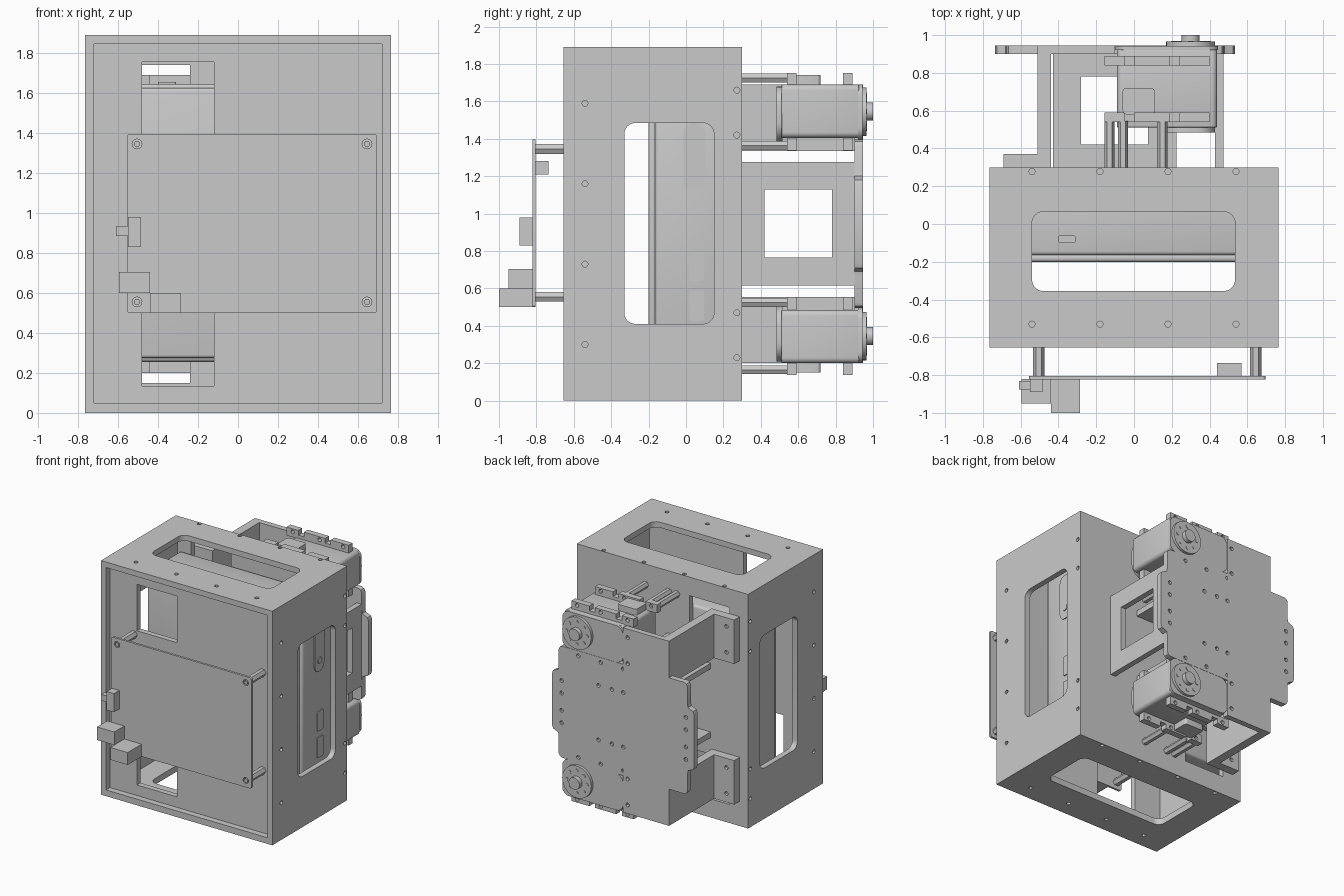
import bpy, bmesh, math

if "Cube" in bpy.data.objects:
    bpy.data.objects.remove(bpy.data.objects["Cube"])

grey = bpy.data.materials.new("plain_grey")
grey.use_nodes = True
tone = (0.59, 0.59, 0.59, 1)
grey.diffuse_color = tone
grey.node_tree.nodes["Principled BSDF"].inputs["Base Color"].default_value = tone

HEIGHT = 1.89


def prism(bm, pts, axis, lo, hi):
    """Extrude a 2D outline along an axis; outline is (y,z), (x,z) or (x,y)."""
    place = {"x": lambda a, b, t: (t, a, b), "y": lambda a, b, t: (a, t, b),
             "z": lambda a, b, t: (a, b, t)}[axis]
    low = [bm.verts.new(place(a, b, lo)) for a, b in pts]
    high = [bm.verts.new(place(a, b, hi)) for a, b in pts]
    n = len(pts)
    bm.faces.new(low)
    bm.faces.new(high[::-1])
    for i in range(n):
        bm.faces.new((low[i], high[i], high[(i + 1) % n], low[(i + 1) % n]))


def box(bm, x0, x1, y0, y1, z0, z1):
    prism(bm, [(x0, y0), (x1, y0), (x1, y1), (x0, y1)], "z", z0, z1)


def cyl(bm, axis, a, b, r, lo, hi, n=24):
    prism(bm, [(a + r * math.cos(math.tau * i / n), b + r * math.sin(math.tau * i / n))
               for i in range(n)], axis, lo, hi)


def rounded(bm, axis, a0, a1, b0, b1, r, lo, hi, steps=6):
    pts = []
    corners = [(a1 - r, b1 - r), (a0 + r, b1 - r), (a0 + r, b0 + r), (a1 - r, b0 + r)]
    for q, (a, b) in enumerate(corners):
        for i in range(steps + 1):
            t = math.pi / 2 * (q + i / steps)
            pts.append((a + r * math.cos(t), b + r * math.sin(t)))
    prism(bm, pts, axis, lo, hi)


def make(name, bm):
    bmesh.ops.recalc_face_normals(bm, faces=bm.faces[:])
    mesh = bpy.data.meshes.new(name)
    bm.to_mesh(mesh)
    mesh.materials.append(grey)
    ob = bpy.data.objects.new(name, mesh)
    bpy.context.collection.objects.link(ob)
    return ob


def finish(name, bm, cuts=(), bevel=0, smooth=True):
    ob = make(name, bm)
    cutters = [make(name + "_cutter", c) for c in cuts]
    for c in cutters:
        c.hide_render = True
        mod = ob.modifiers.new("cut", "BOOLEAN")
        mod.operation, mod.solver, mod.object = "DIFFERENCE", "EXACT", c
    if bevel:
        mod = ob.modifiers.new("bevel", "BEVEL")
        mod.width, mod.segments = bevel, 3
    if ob.modifiers:
        deps = bpy.context.evaluated_depsgraph_get()
        ob.data = bpy.data.meshes.new_from_object(ob.evaluated_get(deps))
        ob.modifiers.clear()
    for c in cutters:
        bpy.data.objects.remove(c)
    if smooth:
        bpy.ops.object.select_all(action="DESELECT")
        ob.select_set(True)
        bpy.context.view_layer.objects.active = ob
        bpy.ops.object.shade_smooth_by_angle(angle=math.radians(30))


def pair(name, build, cut=None, bevel=0):
    """Upper part and its copy mirrored about mid height."""
    for side in ("upper", "lower"):
        bms = []
        for f in (build, cut):
            if f:
                bm = bmesh.new()
                f(bm)
                if side == "lower":
                    for v in bm.verts:
                        v.co.z = HEIGHT - v.co.z
                bms.append(bm)
        finish(side + "_" + name, bms[0], bms[1:], bevel)


# Housing: recessed front panel, hollow inside, openings on every side
shell = bmesh.new()
box(shell, -0.765, 0.765, -0.655, 0.3, 0, HEIGHT)
hollow, side_cut, top_cut, windows, holes = [bmesh.new() for _ in range(5)]
box(hollow, -0.72, 0.72, -0.7, -0.605, 0.05, 1.845)
box(hollow, -0.72, 0.72, -0.56, 0.255, 0.05, 1.845)
rounded(side_cut, "x", -0.33, 0.15, 0.41, 1.485, 0.06, -1, 1)
rounded(top_cut, "z", -0.54, 0.535, -0.355, 0.065, 0.06, -0.2, 2.1)
for z0, z1 in ((1.38, 1.755), (0.135, 0.51)):
    box(windows, -0.48, -0.12, -0.62, -0.53, z0, z1)
for z0, z1 in ((1.38, 1.74), (0.15, 0.51)):
    box(windows, -0.6, -0.24, 0.24, 0.32, z0, z1)
for lo, hi in ((-0.78, -0.74), (0.74, 0.78)):
    for y, heights in ((-0.54, (0.3, 0.73, 1.16, 1.59)), (0.272, (0.23, 0.47, 1.42, 1.66))):
        for z in heights:
            cyl(holes, "x", y, z, 0.016, lo, hi, 12)
for lo, hi in ((-0.02, 0.025), (1.865, 1.91)):
    for y in (-0.53, 0.278):
        for x in (-0.54, -0.18, 0.18, 0.54):
            cyl(holes, "z", x, y, 0.016, lo, hi, 12)
finish("housing", shell, (hollow, side_cut, top_cut, windows, holes))

# Flat computer unit inside the housing, with a base lip and side ports
bm = bmesh.new()
box(bm, -0.69, 0.69, -0.165, 0.25, 0.255, 1.645)
finish("inner_unit", bm, bevel=0.02)
bm = bmesh.new()
box(bm, -0.67, 0.67, -0.2, -0.16, 0.275, 1.625)
finish("inner_unit_base", bm, bevel=0.015)
bm = bmesh.new()
rounded(bm, "x", -0.015, 0.105, 1.12, 1.485, 0.055, 0.68, 0.697)
cyl(bm, "x", 0.045, 1.21, 0.026, 0.69, 0.703)
rounded(bm, "x", 0.02, 0.095, 0.64, 0.8, 0.01, 0.68, 0.697)
rounded(bm, "x", 0.02, 0.095, 0.425, 0.59, 0.01, 0.68, 0.697)
rounded(bm, "z", -0.4, -0.31, -0.1, -0.06, 0.01, 1.635, 1.654)
finish("inner_unit_ports", bm)

# Circuit board with standoffs, sunk screws and connectors
bm, cut, posts = bmesh.new(), bmesh.new(), bmesh.new()
rounded(bm, "y", -0.555, 0.695, 0.5, 1.395, 0.015, -0.822, -0.804)
for x in (-0.505, 0.645):
    for z in (0.555, 1.345):
        cyl(cut, "y", x, z, 0.024, -0.84, -0.79, 20)
        cyl(posts, "y", x, z, 0.03, -0.804, -0.6, 6)
        cyl(posts, "y", x, z, 0.015, -0.822, -0.8, 16)
finish("circuit_board", bm, (cut,))
finish("board_standoffs", posts)
bm = bmesh.new()
box(bm, -0.55, -0.485, -0.89, -0.82, 0.83, 0.98)
box(bm, -0.61, -0.55, -0.875, -0.83, 0.885, 0.935)
box(bm, -0.595, -0.44, -0.95, -0.82, 0.6, 0.705)
box(bm, -0.44, -0.285, -1, -0.82, 0.5, 0.6)
box(bm, 0.44, 0.57, -0.806, -0.735, 1.21, 1.28)
finish("board_connectors", bm, smooth=False)


# Bent brackets holding the actuators
def bracket(bm):
    prism(bm, [(-0.69, 0.3), (-0.44, 0.3), (-0.44, 0.9), (-0.1, 0.9), (-0.1, 0.945),
               (-0.51, 0.945), (-0.51, 0.37), (-0.69, 0.37)], "z", 1.335, 1.69)


def bracket_holes(bm):
    for z in (1.41, 1.62):
        cyl(bm, "y", -0.62, z, 0.016, 0.35, 0.4, 12)
        cyl(bm, "y", -0.14, z, 0.016, 0.92, 0.97, 12)


pair("bracket", bracket, bracket_holes)


# Actuators: body, rounded end plates, horn, mounting ears and connector
def body(bm):
    rounded(bm, "y", -0.09, 0.44, 1.405, 1.69, 0.03, 0.51, 0.925)


def details(bm):
    rounded(bm, "y", 0.15, 0.43, 1.385, 1.68, 0.1, 0.485, 0.515)
    rounded(bm, "y", -0.098, 0.445, 1.395, 1.69, 0.06, 0.92, 0.943)
    cyl(bm, "y", 0.3, 1.545, 0.13, 0.935, 0.965, 32)
    cyl(bm, "y", 0.3, 1.545, 0.048, 0.96, 1.0)
    for i in range(8):
        t = math.tau * i / 8
        cyl(bm, "y", 0.3 + 0.09 * math.cos(t), 1.545 + 0.09 * math.sin(t), 0.014, 0.96, 0.969, 10)
    rounded(bm, "z", -0.06, 0.11, 0.58, 0.72, 0.02, 1.66, 1.74)


EAR_X = (-0.1, 0.14, 0.35)


def ears(bm):
    for y in (0.54, 0.84):
        for z, out in ((1.685, 1), (1.405, -1)):
            pts = [(-0.155, z), (-0.155, z + out * 0.068)]
            for x in EAR_X:
                pts += [(x + 0.05, z + out * 0.068), (x + 0.05, z + out * 0.03),
                        (x + 0.1, z + out * 0.03), (x + 0.1, z + out * 0.068)]
            prism(bm, pts[:-2] + [(0.4, z)], "y", y, y + 0.05)


def ear_holes(bm):
    for x in EAR_X:
        for z in (1.728, 1.362):
            cyl(bm, "y", x, z, 0.016, 0.5, 0.95, 12)


def rods(bm):
    for x, z in ((-0.13, 1.725), (0.15, 1.725), (-0.13, 1.365), (0.15, 1.365),
                 (-0.058, 1.725), (-0.058, 1.365)):
        cyl(bm, "y", x, z, 0.027, 0.29, 0.545, 6)


pair("actuator_body", body, bevel=0.008)
pair("actuator_details", details)
pair("actuator_ears", ears, ear_holes)
pair("actuator_rods", rods)


# Window frames between housing and back plate
def shelf(bm):
    box(bm, -0.43, 0.225, 0.3, 0.9, 1.2, 1.245)


def shelf_window(bm):
    box(bm, -0.28, 0.075, 0.42, 0.78, 1.15, 1.3)


pair("shelf_frame", shelf, shelf_window)
bm, cut = bmesh.new(), bmesh.new()
box(bm, 0.43, 0.475, 0.3, 0.9, 0.615, 1.275)
box(cut, 0.4, 0.5, 0.42, 0.78, 0.765, 1.13)
finish("side_frame", bm, (cut,), smooth=False)

# Back plate with shallow side steps and drilled holes
quarter = [(0.635, 0.21), (0.625, 0.235), (0.6, 0.245), (0.58, 0.255), (0.575, 0.28),
           (0.575, 0.42), (0.565, 0.44), (0.545, 0.45)]
half = quarter + [(-a, b) for a, b in quarter[::-1]]
outline = half + [(-a, -b) for a, b in half]
bm, cut = bmesh.new(), bmesh.new()
prism(bm, [(a - 0.1, b + 0.945) for a, b in outline], "y", 0.9, 0.945)
for x, gaps in ((-0.66, (0.07, 0.17)), (0.45, (0.07, 0.17)), (0.3, (0.41,)), (0.1, (0.41,)),
                (-0.1, (0.22, 0.41)), (0.0, (0.22,)), (0.12, (0.22,)), (-0.4, (0.41,))):
    for g in gaps:
        for s in (-1, 1):
            cyl(cut, "y", x, 0.945 + s * g, 0.016, 0.925, 0.96, 12)
finish("back_plate", bm, (cut,))
